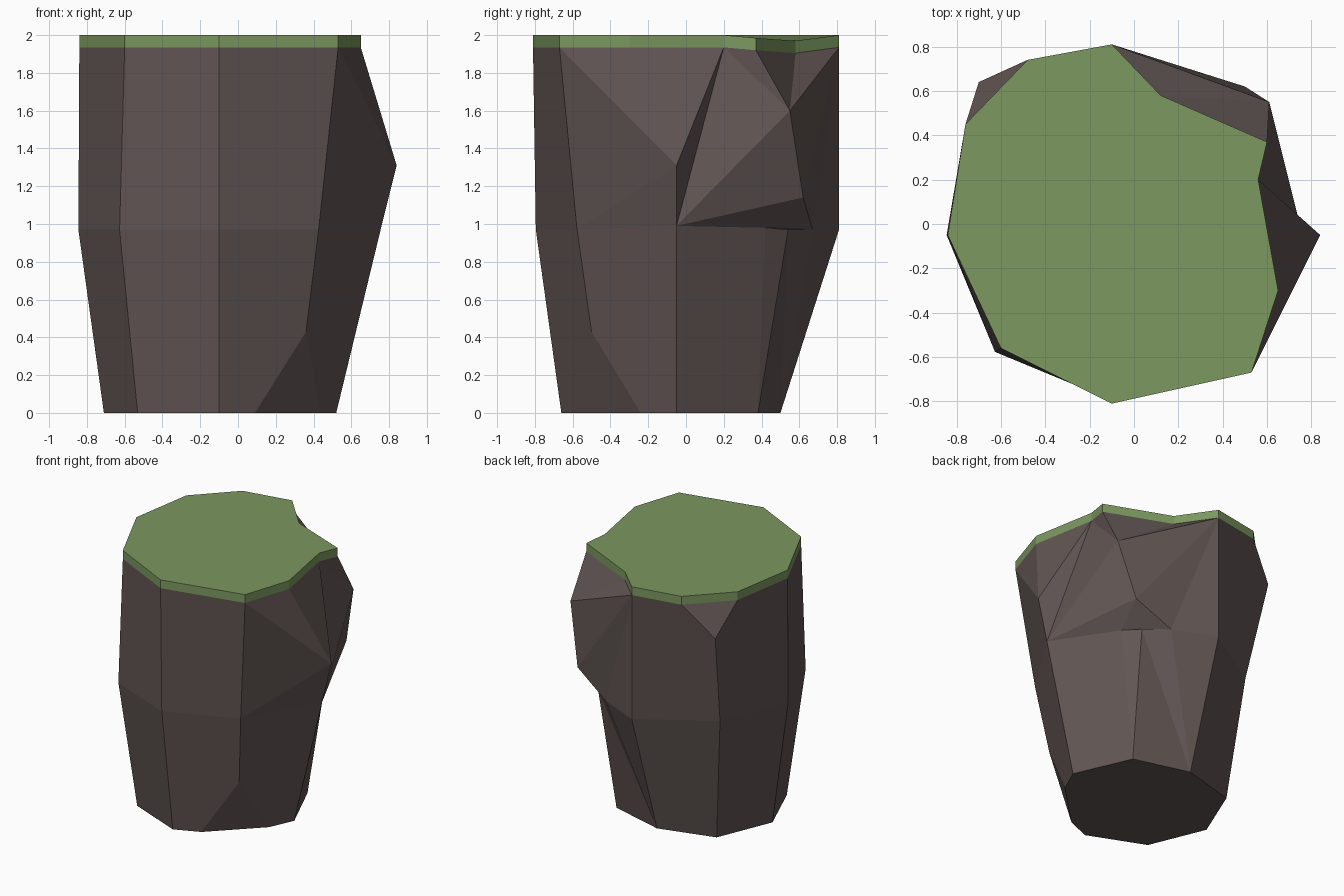
import bpy
import bmesh
from math import cos, sin, pi

cube = bpy.data.objects.get("Cube")
if cube:
    bpy.data.objects.remove(cube, do_unlink=True)


def make_material(name, rgb):
    mat = bpy.data.materials.new(name)
    mat.use_nodes = True
    mat.diffuse_color = (*rgb, 1)
    mat.node_tree.nodes["Principled BSDF"].inputs["Base Color"].default_value = (*rgb, 1)
    return mat


def make_object(name, points, faces, mat):
    """Build a flat-shaded mesh from named points."""
    bm = bmesh.new()
    used = {key for face in faces for key in face}
    verts = {key: bm.verts.new(co) for key, co in points.items() if key in used}
    for face in faces:
        bm.faces.new([verts[key] for key in face])
    bmesh.ops.recalc_face_normals(bm, faces=bm.faces)
    mesh = bpy.data.meshes.new(name)
    bm.to_mesh(mesh)
    bm.free()
    mesh.materials.append(mat)
    obj = bpy.data.objects.new(name, mesh)
    bpy.context.collection.objects.link(obj)


COMPASS = ["east", "north_east", "north", "north_west",
           "west", "south_west", "south", "south_east"]


def octagon(prefix, radius, z):
    return {prefix + side: (-0.1 + radius * cos(i * pi / 4),
                            -0.05 + radius * sin(i * pi / 4), z)
            for i, side in enumerate(COMPASS)}


# Outline of the grass cap, with a notch on the north east corner
outline = {
    "west": (-0.84, -0.05), "south_west": (-0.6, -0.56), "south": (-0.1, -0.81),
    "south_east": (0.53, -0.67), "east_a": (0.65, -0.3), "east_b": (0.56, 0.2),
    "notch_a": (0.6, 0.37), "notch_b": (0.12, 0.58), "north": (-0.1, 0.81),
    "north_a": (-0.48, 0.74), "north_b": (-0.76, 0.45),
}
dip = {"notch_a": 0.015, "notch_b": 0.03}
thickness = 0.065

points = {}
for key, (x, y) in outline.items():
    z = 2 - dip.get(key, 0)
    points["top_" + key] = (x, y, z)
    points["rim_" + key] = (x, y, z - thickness)

# Waist and base rings of the rock, with the displaced corners
points.update(octagon("mid_", 0.745, 0.97))
points.update(octagon("low_", 0.61, 0))
points.update(
    mid_north=(-0.1, 0.81, 0.97), mid_east=(0.76, -0.05, 0.99),
    mid_north_east=(0.38, 0.54, 0.97),
    low_north=(-0.1, 0.5, 0), low_east=(0.52, -0.05, 0),
    bulge=(0.84, -0.05, 1.31), nick=(-0.7, 0.64, 1.69),
    brow=(0.61, 0.55, 1.6), chin=(0.5, 0.62, 1.14),
    ledge_a=(0.47, 0.42, 0.98), ledge_b=(0.22, 0.67, 0.97),
    chip=(0.36, -0.5, 0.43), chip_a=(0.09, -0.58, 0), chip_b=(0.435, -0.24, 0),
)

# Grass cap: top and rim
names = list(outline)
cap_faces = [["top_" + n for n in names]]
for a, b in zip(names, names[1:] + names[:1]):
    cap_faces.append(["top_" + a, "top_" + b, "rim_" + b, "rim_" + a])

rock_faces = []


def walls(upper, lower, sides):
    """Quads between two rings along the given sides."""
    for a, b in zip(sides, sides[1:]):
        rock_faces.append([upper + a, upper + b, lower + b, lower + a])


def face(*corners):
    rock_faces.append(corners)


def fan(centre, *edge):
    """Triangles from one corner to each step of an edge."""
    for a, b in zip(edge, edge[1:]):
        face(centre, a, b)


# Regular rock walls
walls("rim_", "mid_", ["west", "south_west", "south", "south_east"])
walls("mid_", "low_", ["north", "north_west", "west", "south_west", "south"])

# Nicked north west corner
face("rim_north", "rim_north_a", "nick", "mid_north_west", "mid_north")
face("rim_west", "mid_west", "mid_north_west", "nick", "rim_north_b")
face("rim_north_a", "rim_north_b", "nick")

# Chipped south east foot
face("mid_south", "mid_south_east", "chip", "chip_a", "low_south")
face("mid_south_east", "mid_east", "low_east", "chip_b", "chip")
face("chip", "chip_a", "chip_b")

# East bulge
fan("bulge", "mid_east", "mid_south_east", "rim_south_east",
    "rim_east_a", "rim_east_b", "mid_east")

# Overhanging north east corner
fan("brow", "mid_east", "rim_east_b", "rim_notch_a", "rim_notch_b",
    "rim_north", "chin", "mid_east")
fan("chin", "mid_east", "ledge_a", "ledge_b", "rim_north")
face("rim_north", "mid_north", "ledge_b")

# Ledge and the wall beneath it
face("ledge_a", "ledge_b", "mid_north_east")
face("mid_east", "ledge_a", "low_north_east", "low_east")
face("ledge_a", "mid_north_east", "low_north_east")
fan("low_north", "mid_north", "ledge_b", "mid_north_east", "low_north_east")

# Underside, with the south east corner replaced by the chip
base = ["low_" + side for side in COMPASS]
face(*base[:-1], "chip_a", "chip_b")

make_object("grass_cap", points, cap_faces, make_material("grass green", (0.2, 0.312, 0.115)))
make_object("rock_body", points, rock_faces, make_material("rock brown", (0.12, 0.092, 0.088)))
